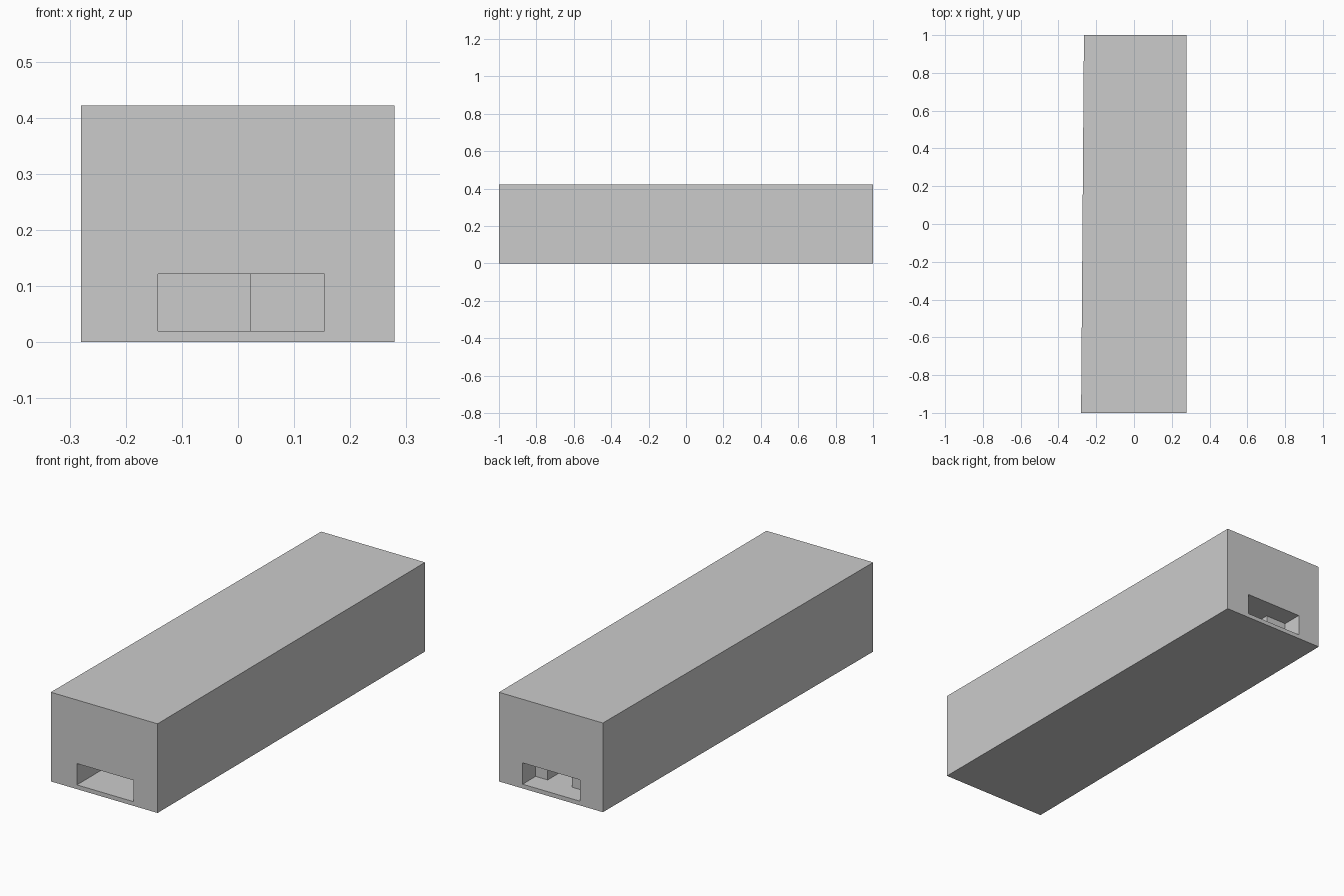
import bpy, bmesh

if "Cube" in bpy.data.objects:
    bpy.data.objects.remove(bpy.data.objects["Cube"])


def prism(name, plan, z0, z1):
    """Extrude a plan outline (x, y) upward from z0 to z1."""
    bm = bmesh.new()
    face = bm.faces.new([bm.verts.new((x, y, z0)) for x, y in plan])
    top = bmesh.ops.extrude_face_region(bm, geom=[face])["geom"]
    for v in top:
        if isinstance(v, bmesh.types.BMVert):
            v.co.z = z1
    bmesh.ops.recalc_face_normals(bm, faces=bm.faces)
    mesh = bpy.data.meshes.new(name)
    bm.to_mesh(mesh)
    bm.free()
    obj = bpy.data.objects.new(name, mesh)
    bpy.context.collection.objects.link(obj)
    return obj


def carve(body, cutter):
    cutter.hide_render = True
    mod = body.modifiers.new("carve", "BOOLEAN")
    mod.operation, mod.solver, mod.object = "DIFFERENCE", "EXACT", cutter
    bpy.context.view_layer.objects.active = body
    bpy.ops.object.modifier_apply(modifier=mod.name)
    bpy.data.objects.remove(cutter)


# Solid block, slightly narrower at the back on its left side
block = prism("outer_block", [(-.28, -1), (.279, -1), (.279, 1), (-.265, 1)], 0, .422)

# Front passage, stepping in on the left deep inside
carve(block, prism("front_passage", [
    (-.143, -1.1), (.154, -1.1), (.154, .2), (.023, .2), (.023, -.2), (-.143, -.2)], .02, .121))

# Back passage: shallow wide recess leading to a narrower corridor
carve(block, prism("back_passage", [
    (-.146, 1.1), (-.146, .903), (-.036, .903), (-.036, .4),
    (.092, .4), (.092, .903), (.155, .903), (.155, 1.1)], .02, .121))
